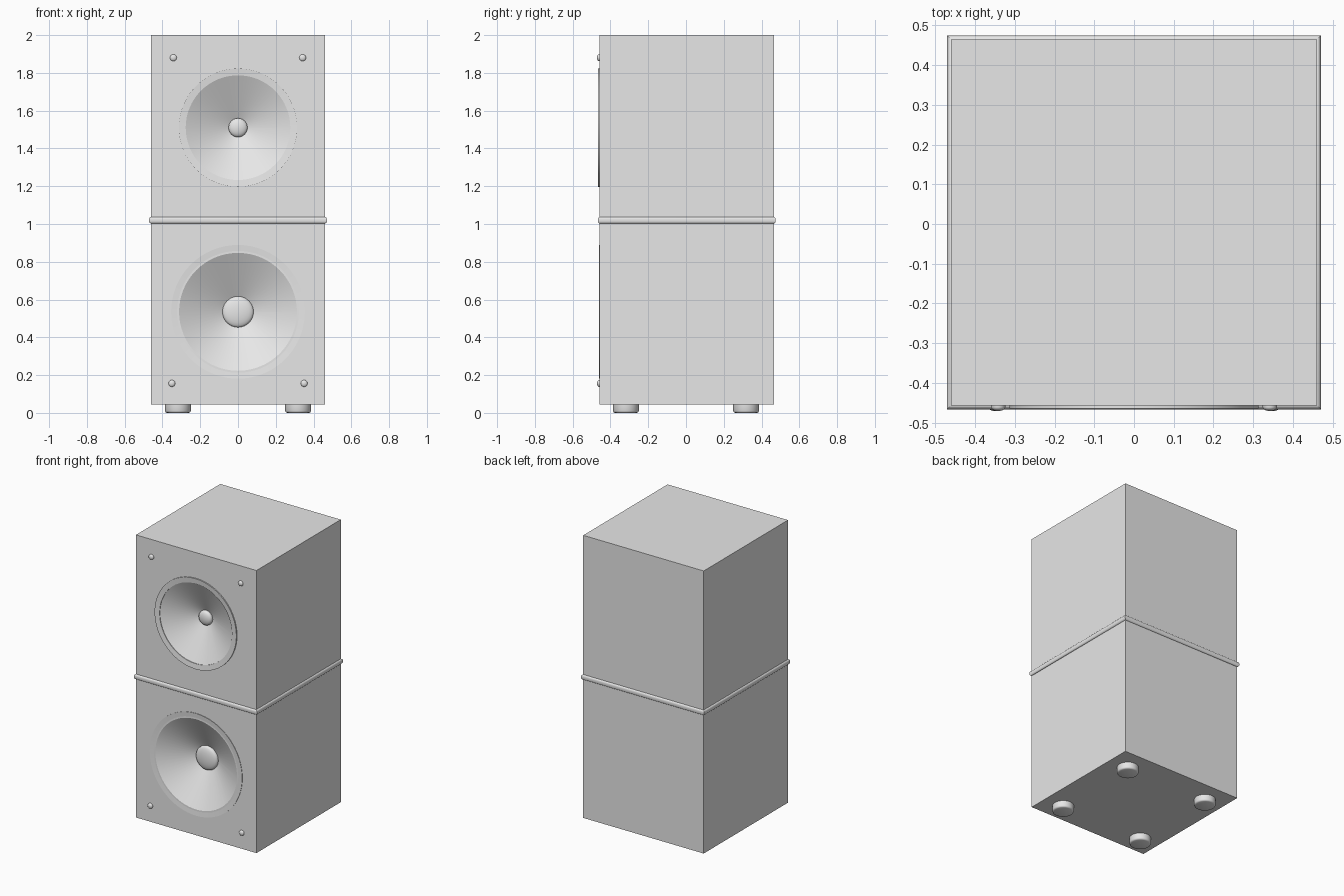
import bpy, bmesh, math
from mathutils import Matrix

cube = bpy.data.objects.get("Cube")
if cube:
    bpy.data.objects.remove(cube, do_unlink=True)

grey = bpy.data.materials.new("cabinet grey")
grey.use_nodes = True
grey.diffuse_color = (0.8, 0.8, 0.8, 1)
grey.node_tree.nodes["Principled BSDF"].inputs["Base Color"].default_value = (0.8, 0.8, 0.8, 1)

MID_Y = 0.004      # cabinet centre in depth
HALF = 0.461       # cabinet half width
FRONT = MID_Y - HALF
FACING = Matrix.Rotation(math.pi / 2, 4, 'X')   # lathe axis +z becomes -y


def finish(name, bm, angle=30):
    bmesh.ops.recalc_face_normals(bm, faces=bm.faces)
    mesh = bpy.data.meshes.new(name)
    bm.to_mesh(mesh)
    bm.free()
    obj = bpy.data.objects.new(name, mesh)
    bpy.context.collection.objects.link(obj)
    mesh.materials.append(grey)
    smooth(obj, angle)
    return obj


def smooth(obj, angle):
    bpy.ops.object.select_all(action='DESELECT')
    obj.select_set(True)
    bpy.context.view_layer.objects.active = obj
    bpy.ops.object.shade_smooth_by_angle(angle=math.radians(angle))


def box(name, half, low, high, bevel=0):
    bm = bmesh.new()
    bmesh.ops.create_cube(bm, size=1)
    bmesh.ops.scale(bm, verts=bm.verts, vec=(2 * half, 2 * half, high - low))
    bmesh.ops.translate(bm, verts=bm.verts, vec=(0, MID_Y, (low + high) / 2))
    if bevel:
        flat = [e for e in bm.edges if abs(e.verts[0].co.z - e.verts[1].co.z) < 1e-5]
        bmesh.ops.bevel(bm, geom=flat, offset=bevel, segments=4, profile=0.5, affect='EDGES')
    return finish(name, bm)


def lathe(name, profile, place, turn=Matrix(), steps=64, closed=False, angle=30):
    """Spin (radius, height) points around z, then turn and move the part."""
    bm = bmesh.new()
    verts = [bm.verts.new((r, 0, h)) for r, h in profile]
    pairs = list(zip(verts, verts[1:] + verts[:1])) if closed else list(zip(verts, verts[1:]))
    edges = [bm.edges.new(p) for p in pairs]
    bmesh.ops.spin(bm, geom=verts + edges, axis=(0, 0, 1), cent=(0, 0, 0),
                   angle=2 * math.pi, steps=steps)
    bmesh.ops.remove_doubles(bm, verts=bm.verts, dist=1e-5)
    bmesh.ops.transform(bm, verts=bm.verts, matrix=Matrix.Translation(place) @ turn)
    return finish(name, bm, angle)


def dome(radius, base, shoulder, top):
    """Short wall followed by a rounded crown."""
    points = [(radius, base)]
    for i in range(7):
        a = i * math.pi / 12
        points.append((radius * math.cos(a), shoulder + (top - shoulder) * math.sin(a)))
    points[-1] = (0, top)
    return points


# Cabinet and the rounded band around its middle
cabinet = box("cabinet", HALF, 0.045, 2.0)
box("middle_band", HALF + 0.01, 1.002, 1.038, bevel=0.013)

# Speakers: a cone sunk into the cabinet, a thin rim and a dust cap
speakers = [("upper", 1.51, 0.313, 0.277, 0.05, 0.11, 0.008),
            ("lower", 0.535, 0.354, 0.312, 0.082, 0.125, 0.003)]
for label, z, outer, inner, cap, depth, lip in speakers:
    place = (0, FRONT, z)
    cutter = lathe(label + "_cone_cutter",
                   [(0, -depth), (cap, -depth), (inner, 0), (inner, 0.1), (0, 0.1)],
                   place, FACING)
    cut = cabinet.modifiers.new(label + "_cone", 'BOOLEAN')
    cut.operation = 'DIFFERENCE'
    cut.solver = 'EXACT'
    cut.object = cutter
    bpy.context.view_layer.objects.active = cabinet
    bpy.ops.object.modifier_apply(modifier=cut.name)
    bpy.data.objects.remove(cutter, do_unlink=True)
    lathe(label + "_speaker_rim",
          [(outer, -0.004), (outer, lip), (inner, lip - 0.004), (inner, -0.004)],
          place, FACING, closed=True, angle=12)
    lathe(label + "_dust_cap", dome(cap, -depth - 0.005, -depth + 0.008, -depth + 0.03),
          place, FACING, steps=40, angle=40)
smooth(cabinet, 10)

# Domed screws at the corners of the front
for label, x, z in (("upper", 0.342, 1.88), ("lower", 0.35, 0.156)):
    for side, sign in (("left", 1), ("right", -1)):
        lathe(f"{label}_{side}_screw", dome(0.018, -0.003, 0.004, 0.014),
              (sign * x, FRONT, z), FACING, steps=24, angle=40)

# Round feet with softened lower edges
for depth_name, sy in (("front", -1), ("back", 1)):
    for side, sx in (("left", 1), ("right", -1)):
        lathe(f"{depth_name}_{side}_foot",
              [(0.068, 0.047), (0.068, 0.01), (0.065, 0.003), (0.058, 0), (0, 0)],
              (sx * 0.318, sy * 0.318, 0), steps=40, angle=50)
